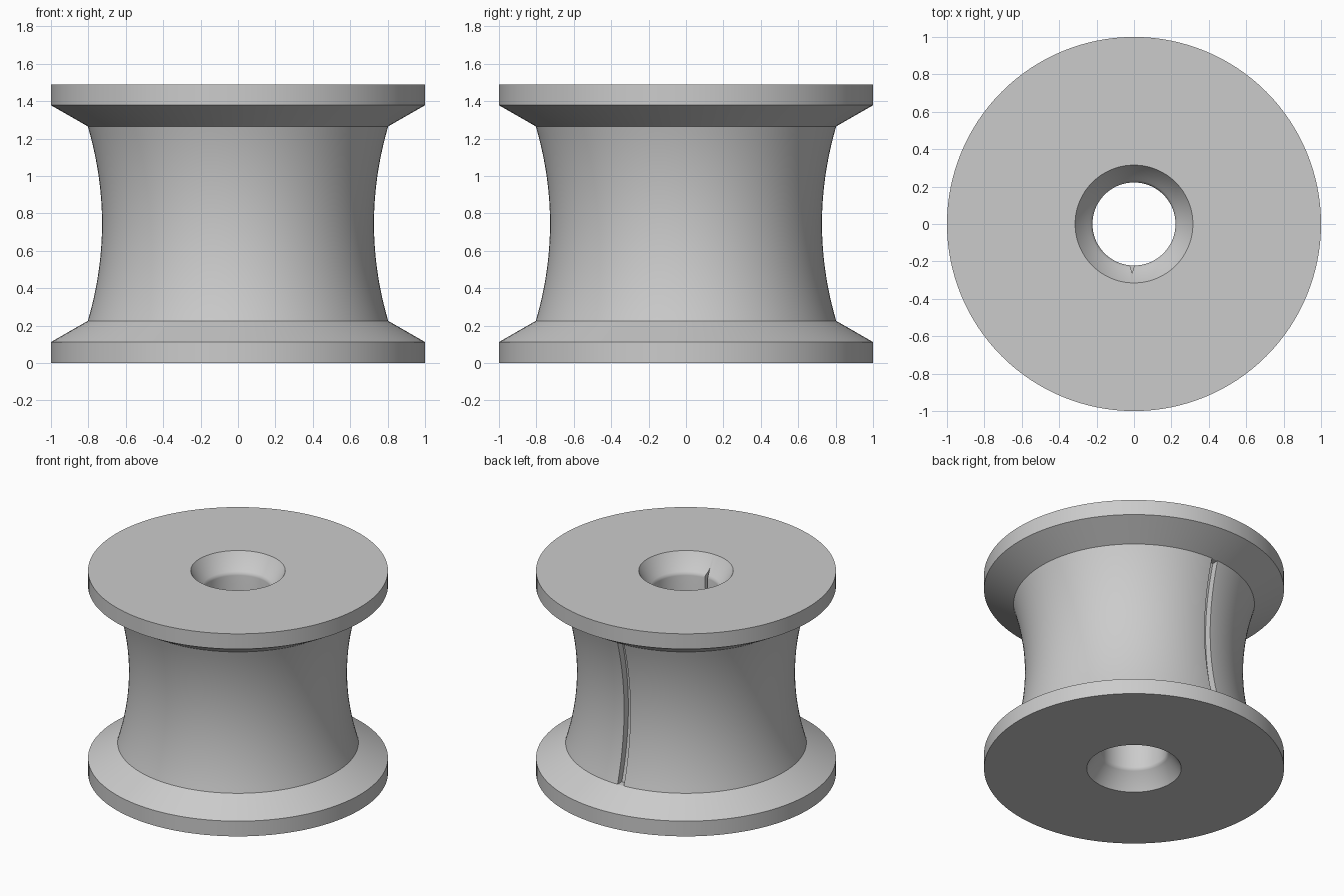
import bpy, bmesh, math
from mathutils import Vector

if "Cube" in bpy.data.objects:
    bpy.data.objects.remove(bpy.data.objects["Cube"])

HEIGHT = 1.49
MID = HEIGHT / 2
NECK_HALF = 0.52      # half height of the concave neck
BORE = 0.222

grey = bpy.data.materials.new("plain grey")
grey.use_nodes = True
colour = (0.6, 0.6, 0.6, 1)
grey.diffuse_color = colour
grey.node_tree.nodes["Principled BSDF"].inputs["Base Color"].default_value = colour


def make_object(name, bm):
    bmesh.ops.recalc_face_normals(bm, faces=bm.faces)
    mesh = bpy.data.meshes.new(name)
    bm.to_mesh(mesh)
    bm.free()
    mesh.materials.append(grey)
    obj = bpy.data.objects.new(name, mesh)
    bpy.context.collection.objects.link(obj)
    return obj


def neck_radius(z):
    return 0.727 + 0.076 * ((z - MID) / NECK_HALF) ** 2


def lathe(name, profile, steps=128):
    bm = bmesh.new()
    verts = [bm.verts.new((r, 0, z)) for r, z in profile]
    edges = [bm.edges.new((a, b)) for a, b in zip(verts, verts[1:] + verts[:1])]
    bmesh.ops.spin(bm, geom=verts + edges, cent=(0, 0, 0), axis=(0, 0, 1),
                   angle=math.tau, steps=steps, use_duplicate=False)
    bmesh.ops.remove_doubles(bm, verts=bm.verts, dist=1e-4)
    return make_object(name, bm)


def prism(name, points, direction):
    """Extrude a flat polygon along a direction."""
    bm = bmesh.new()
    face = bm.faces.new([bm.verts.new(p) for p in points])
    grown = bmesh.ops.extrude_face_region(bm, geom=[face], use_keep_orig=True)
    moved = [v for v in grown["geom"] if isinstance(v, bmesh.types.BMVert)]
    bmesh.ops.translate(bm, verts=moved, vec=Vector(direction))
    return make_object(name, bm)


def cut(target, cutter):
    mod = target.modifiers.new("cut", "BOOLEAN")
    mod.operation = "DIFFERENCE"
    mod.solver = "EXACT"
    mod.object = cutter
    bpy.context.view_layer.objects.active = target
    bpy.ops.object.modifier_apply(modifier=mod.name)
    bpy.data.objects.remove(cutter)


# Spool: lower half of the section, from bore to neck, then mirrored upward
neck = [MID - NECK_HALF * (1 - i / 12) for i in range(13)]
fillet = [(BORE + 0.03 * (1 - math.sin(a)) ** 2, 0.10 + 0.04 * math.sin(a))
          for a in (math.pi / 2, math.pi / 4, math.pi / 8, 0)]
lower = fillet + [(0.315, 0), (1, 0), (1, 0.112)]
lower += [(neck_radius(z), z) for z in neck]
upper = [(r, HEIGHT - z) for r, z in reversed(lower[:-1])]
spool = lathe("spool", lower + upper)

# Shallow slot down the back of the neck, following its curve
heights = neck + [HEIGHT - z for z in reversed(neck[:-1])]
slot = [(-0.055, neck_radius(z) - 0.05, z) for z in heights]
slot += [(-0.055, 0.9, heights[-1]), (-0.055, 0.9, heights[0])]
cut(spool, prism("slot_cutter", slot, (0.05, 0, 0)))

# Small V notch at the front of the bore
notch = [(-0.027, -0.2, 0.4), (0.007, -0.2, 0.4), (-0.01, -0.265, 0.4)]
cut(spool, prism("notch_cutter", notch, (0, 0, HEIGHT)))

# Smooth round walls, crisp rims
bpy.ops.object.select_all(action="DESELECT")
spool.select_set(True)
bpy.context.view_layer.objects.active = spool
bpy.ops.object.shade_smooth_by_angle(angle=math.radians(25))
